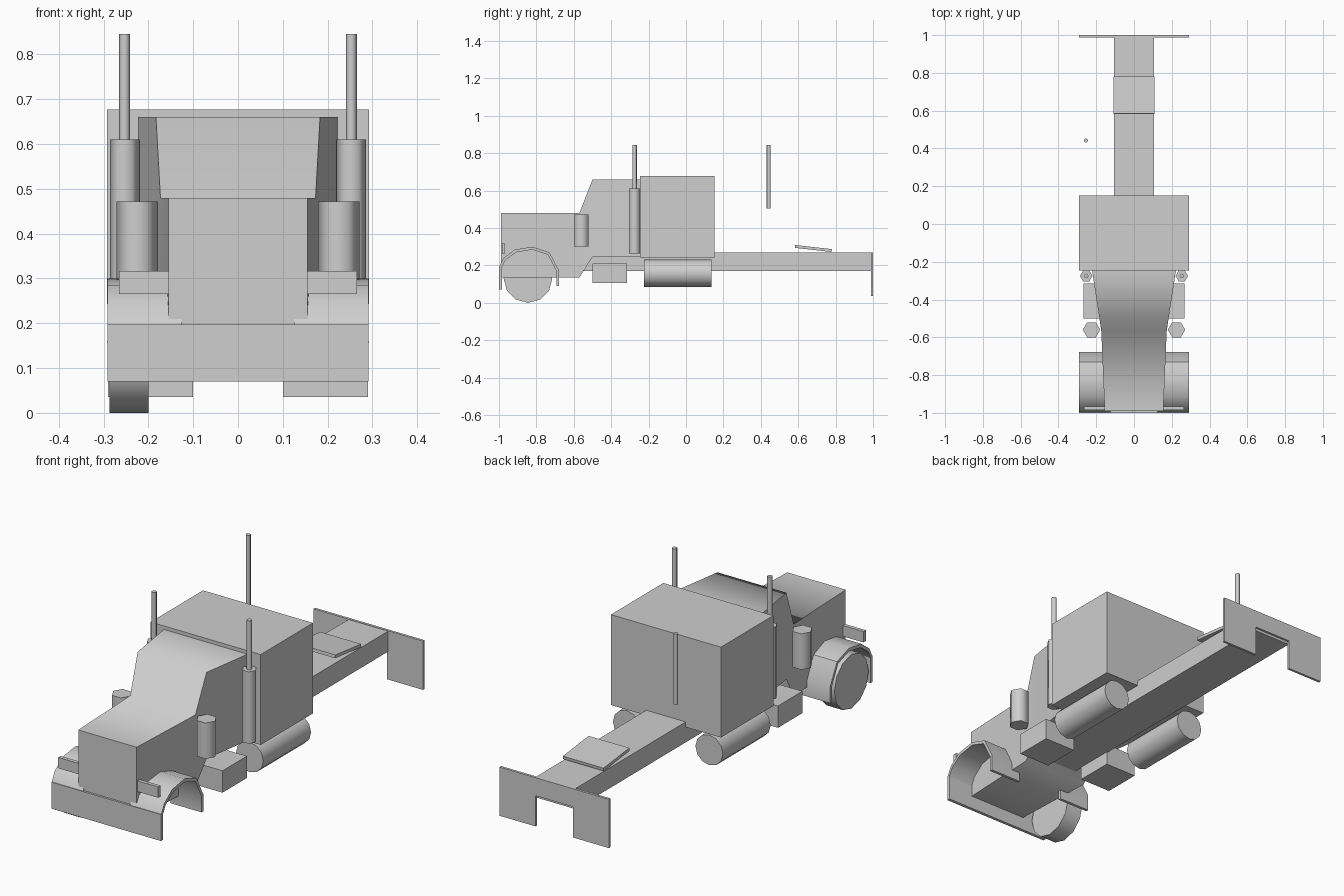
import bpy
import bmesh
from math import cos, sin, pi, radians

cube = bpy.data.objects.get("Cube")
if cube:
    bpy.data.objects.remove(cube)

grey = bpy.data.materials.new("plain grey")
grey.use_nodes = True
grey.diffuse_color = (0.62, 0.62, 0.62, 1)
grey.node_tree.nodes["Principled BSDF"].inputs["Base Color"].default_value = grey.diffuse_color


def loft(name, rings, angle=30):
    """Skin a list of equal-sized rings and cap both ends."""
    bm = bmesh.new()
    rows = [[bm.verts.new(p) for p in ring] for ring in rings]
    n = len(rows[0])
    for a, b in zip(rows, rows[1:]):
        for i in range(n):
            j = (i + 1) % n
            bm.faces.new((a[i], a[j], b[j], b[i]))
    bm.faces.new(rows[0])
    bm.faces.new(rows[-1])
    bmesh.ops.recalc_face_normals(bm, faces=bm.faces)
    mesh = bpy.data.meshes.new(name)
    bm.to_mesh(mesh)
    bm.free()
    mesh.materials.append(grey)
    obj = bpy.data.objects.new(name, mesh)
    bpy.context.collection.objects.link(obj)
    bpy.ops.object.select_all(action="DESELECT")
    obj.select_set(True)
    bpy.context.view_layer.objects.active = obj
    bpy.ops.object.shade_smooth_by_angle(angle=radians(angle))
    return obj


def prism(name, outline, axis, lo, hi, angle=30):
    """Extrude a flat outline along x, y or z."""
    place = {
        "x": lambda p, t: (t, p[0], p[1]),
        "y": lambda p, t: (p[0], t, p[1]),
        "z": lambda p, t: (p[0], p[1], t),
    }[axis]
    return loft(name, [[place(p, t) for p in outline] for t in (lo, hi)], angle)


def box(name, x, y, z):
    outline = [(x[0], y[0]), (x[1], y[0]), (x[1], y[1]), (x[0], y[1])]
    return prism(name, outline, "z", *z)


def circle(u, v, r, sides):
    return [(u + r * cos(2 * pi * i / sides), v + r * sin(2 * pi * i / sides))
            for i in range(sides)]


# Hood and cab: y, bottom, top, half width
stations = [
    (-0.99, 0.135, 0.48, 0.155),
    (-0.57, 0.135, 0.48, 0.173),
    (-0.5, 0.245, 0.66, 0.183),
    (-0.245, 0.245, 0.66, 0.222),
]
loft("hood_and_cab", [[(-w, y, b), (w, y, b), (w, y, t), (-w, y, t)]
                      for y, b, t, w in stations], 75)

# Sleeper box and chassis
box("sleeper", (-0.292, 0.292), (-0.245, 0.152), (0.243, 0.677))
box("chassis", (-0.105, 0.105), (-0.6, 0.99), (0.17, 0.268))

# Sloping coupling plate
prism("coupling_plate", [(0.582, 0.294), (0.778, 0.272), (0.78, 0.287), (0.584, 0.309)],
      "x", -0.108, 0.108)

# Rear panel with a notch in its lower edge
prism("rear_panel", [(-0.29, 0.036), (-0.1, 0.036), (-0.1, 0.183), (0.1, 0.183),
                     (0.1, 0.036), (0.29, 0.036), (0.29, 0.27), (-0.29, 0.27)],
      "y", 0.988, 1.0)

# Bumper and lamp bar
box("bumper", (-0.291, 0.291), (-1.0, -0.985), (0.07, 0.197))
box("lamp_bar", (-0.265, 0.265), (-0.985, -0.967), (0.265, 0.317))

# Fender arch: outer line, then the inner line back
outer = [(-1.0, 0.19), (-0.975, 0.24), (-0.915, 0.285), (-0.82, 0.3),
         (-0.73, 0.27), (-0.678, 0.17), (-0.678, 0.09)]
inner = [(-0.692, 0.09), (-0.692, 0.167), (-0.738, 0.257), (-0.82, 0.285),
         (-0.908, 0.27), (-0.964, 0.23), (-0.985, 0.19)]

# Parts on both sides
for side, s in (("left", 1), ("right", -1)):
    prism("fender_" + side, outer + inner, "x", s * 0.125, s * 0.291, 35)
    prism("air_cleaner_" + side, circle(s * 0.225, -0.56, 0.046, 6), "z", 0.3, 0.472, 65)
    prism("muffler_" + side, circle(s * 0.253, -0.275, 0.033, 6), "z", 0.265, 0.61, 65)
    prism("exhaust_pipe_" + side, circle(s * 0.253, -0.275, 0.012, 8), "z", 0.6, 0.845, 65)
    box("step_box_" + side, sorted((s * 0.1, s * 0.268)), (-0.5, -0.315), (0.105, 0.21))
    prism("fuel_tank_" + side, [(x, z) for x, z in circle(s * 0.219, 0.158, 0.073, 12)],
          "y", -0.225, 0.137, 40)

# Single front wheel and loose pole on the right
prism("front_wheel_right", circle(-0.845, 0.13, 0.13, 12), "x", -0.287, -0.2, 40)
prism("rear_pole_right", circle(-0.255, 0.442, 0.011, 8), "z", 0.505, 0.845, 65)
